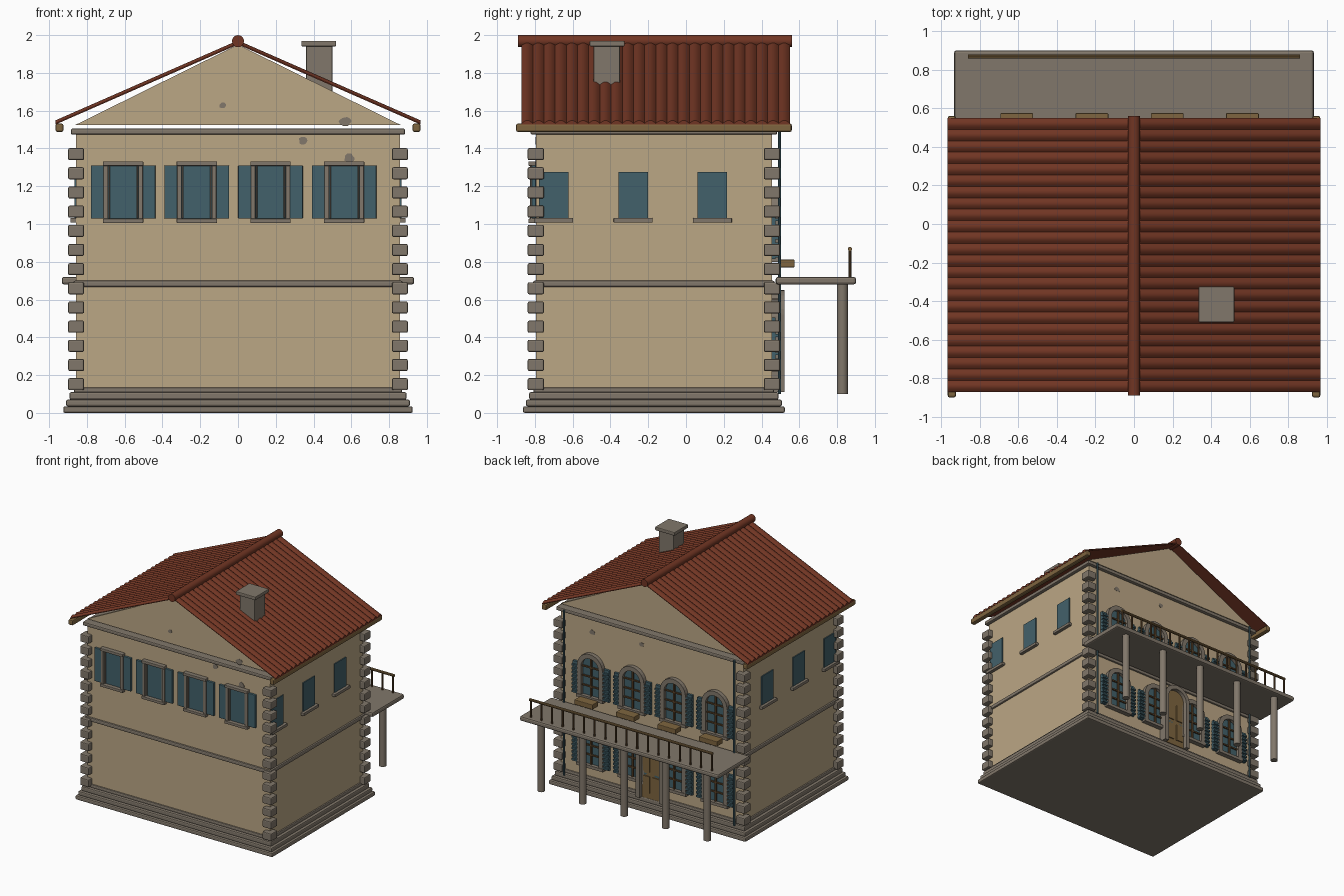
import bpy, bmesh, math, random
from mathutils import Matrix, Vector

if "Cube" in bpy.data.objects:
    bpy.data.objects.remove(bpy.data.objects["Cube"])

random.seed(4)


def material(name, rgb):
    m = bpy.data.materials.new(name)
    m.diffuse_color = (*rgb, 1)
    m.use_nodes = True
    m.node_tree.nodes["Principled BSDF"].inputs["Base Color"].default_value = m.diffuse_color
    return m


PLASTER = material("cream plaster", (0.50, 0.385, 0.235))
STONE = material("grey stone", (0.22, 0.185, 0.145))
TILE = material("red roof tile", (0.165, 0.036, 0.017))
TEAL = material("teal paint", (0.055, 0.12, 0.145))
WOOD = material("tan wood", (0.21, 0.13, 0.05))
DARK = material("dark wood", (0.10, 0.055, 0.022))

CY, HX, HY = -0.17, 0.857, 0.625          # house centre and half sizes
FRONT, BACK = CY - HY, CY + HY
WINDOWS = [-0.608 + 0.39 * i for i in range(4)]


class Part:
    """Collects primitives into one named object."""

    def __init__(self, name, mat, bevel=0.0):
        self.name, self.mat, self.bevel, self.bm = name, mat, bevel, bmesh.new()

    def box(self, x0, x1, y0, y1, z0, z1):
        m = Matrix.Translation(((x0 + x1) / 2, (y0 + y1) / 2, (z0 + z1) / 2))
        m = m @ Matrix.Diagonal((x1 - x0, y1 - y0, z1 - z0, 1))
        bmesh.ops.create_cube(self.bm, size=1, matrix=m)

    def rod(self, a, b, r, n=16):
        a, b = Vector(a), Vector(b)
        q = (b - a).to_track_quat('Z', 'Y').to_matrix().to_4x4()
        bmesh.ops.create_cone(self.bm, cap_ends=True, segments=n, radius1=r, radius2=r,
                              depth=(b - a).length, matrix=Matrix.Translation((a + b) / 2) @ q)

    def prism(self, pts, y0, y1):
        """Extrude an xz outline along y."""
        f = self.bm.faces.new([self.bm.verts.new((x, y0, z)) for x, z in pts])
        e = bmesh.ops.extrude_face_region(self.bm, geom=[f])
        bmesh.ops.translate(self.bm, vec=(0, y1 - y0, 0),
                            verts=[v for v in e["geom"] if isinstance(v, bmesh.types.BMVert)])

    def arch_frame(self, outer, inner, y0, y1):
        """Frame between two xz outlines with equal point counts."""
        for i in range(len(outer) - 1):
            self.prism([outer[i], outer[i + 1], inner[i + 1], inner[i]], y0, y1)
        bmesh.ops.remove_doubles(self.bm, verts=self.bm.verts, dist=1e-5)

    def done(self, smooth=False):
        bmesh.ops.recalc_face_normals(self.bm, faces=self.bm.faces)
        me = bpy.data.meshes.new(self.name)
        self.bm.to_mesh(me)
        self.bm.free()
        ob = bpy.data.objects.new(self.name, me)
        bpy.context.collection.objects.link(ob)
        me.materials.append(self.mat)
        if self.bevel:
            b = ob.modifiers.new("bevel", 'BEVEL')
            b.width, b.segments, b.limit_method = self.bevel, 2, 'ANGLE'
        if smooth:
            bpy.context.view_layer.objects.active = ob
            ob.select_set(True)
            bpy.ops.object.shade_smooth_by_angle(angle=math.radians(35))
            ob.select_set(False)
        return ob


def arch(cx, r, z0, zc, n=14):
    """Round-headed outline, open at the bottom."""
    arc = [(cx - r * math.cos(math.pi * i / n), zc + r * math.sin(math.pi * i / n)) for i in range(n + 1)]
    return [(cx - r, z0)] + arc + [(cx + r, z0)]


# walls and gables
p = Part("walls", PLASTER)
p.box(-HX, HX, FRONT, BACK, 0.1, 1.48)
p.done()
p = Part("gables", PLASTER)
for y0 in (FRONT, BACK - 0.03):
    p.prism([(-0.86, 1.525), (0.86, 1.525), (0, 1.95)], y0, y0 + 0.03)
p.done()

# stepped plinth, floor band and cornice
p = Part("stone_courses", STONE, 0.009)
for grow, z0, z1 in ((0.068, 0, 0.035), (0.053, 0.035, 0.07), (0.035, 0.07, 0.11), (0.012, 0.105, 0.135),
                     (0.014, 0.667, 0.70), (0.028, 1.473, 1.505)):
    p.box(-HX - grow, HX + grow, FRONT - grow, BACK + grow, z0, z1)
p.done()

# corner quoins
p = Part("quoins", STONE, 0.008)
for sx in (-HX, HX):
    for y in (FRONT, BACK):
        for i in range(13):
            z = 0.152 + i * 0.1015
            p.box(sx - 0.042, sx + 0.042, y - 0.043, y + 0.043, z - 0.032, z + 0.032)
p.done()

# ribbed tile roof, one sheet per slope
p = Part("roof_tiles", TILE)
ribs, sub = 24, 6
for s in (-1, 1):
    rows = []
    for i in range(ribs * sub + 1):
        y = -0.87 + 1.42 * i / (ribs * sub)
        h = 0.016 * abs(math.sin(math.pi * i / sub))
        rows.append([p.bm.verts.new((s * x, y, 1.956 - 0.438 * x + h + d))
                     for x, d in ((0, 0), (0.967, 0), (0.967, -0.006 - h), (0, -0.006 - h))])
    for a, b in zip(rows, rows[1:]):
        for k in range(4):
            p.bm.faces.new((a[k], a[(k + 1) % 4], b[(k + 1) % 4], b[k]))
    p.bm.faces.new(rows[0])
    p.bm.faces.new(rows[-1])
p.done(True)
p = Part("ridge_cap", TILE)
p.rod((0, -0.89, 1.968), (0, 0.56, 1.968), 0.032)
p.done(True)

# eaves beams
p = Part("eaves_beams", WOOD, 0.01)
for s in (-1, 1):
    p.box(s * 0.945 - 0.021, s * 0.945 + 0.021, -0.9, 0.56, 1.487, 1.532)
p.done()

# chimney
p = Part("chimney", STONE, 0.006)
p.box(0.36, 0.50, -0.49, -0.35, 1.70, 1.945)
p.box(0.335, 0.52, -0.51, -0.325, 1.94, 1.97)
p.done()

# front and side windows
stone = Part("square_window_frames", STONE, 0.005)
glass = Part("square_window_panes", TEAL)
shut = Part("front_shutters", TEAL, 0.004)
for x in WINDOWS:
    glass.box(x - 0.09, x + 0.09, FRONT - 0.008, FRONT, 1.02, 1.315)
    stone.box(x - 0.107, x + 0.107, FRONT - 0.04, FRONT, 1.308, 1.332)
    stone.box(x - 0.107, x + 0.107, FRONT - 0.04, FRONT, 1.005, 1.028)
    for s in (-1, 1):
        stone.box(x + s * 0.092 - 0.012, x + s * 0.092 + 0.012, FRONT - 0.03, FRONT, 1.02, 1.31)
        stone.box(x + s * 0.074 - 0.004, x + s * 0.074 + 0.004, FRONT - 0.02, FRONT, 1.03, 1.31)
        shut.box(x + s * 0.137 - 0.034, x + s * 0.137 + 0.034, FRONT - 0.022, FRONT, 1.028, 1.31)
for s in (-1, 1):
    for y in (-0.70, -0.28, 0.14):
        a, b = sorted((s * HX, s * (HX + 0.008)))
        glass.box(a, b, y - 0.078, y + 0.078, 1.02, 1.275)
        a, b = sorted((s * HX, s * (HX + 0.03)))
        stone.box(a, b, y - 0.103, y + 0.103, 1.007, 1.032)
for q in (stone, glass, shut):
    q.done()

# arched back windows with mullions and slatted shutters
frame = Part("arched_window_frames", STONE)
glass = Part("arched_window_panes", TEAL)
bars = Part("window_mullions", DARK)
shut = Part("slatted_shutters", TEAL)
for z0 in (0.825, 0.245):
    zc = z0 + 0.24
    for x in WINDOWS:
        frame.arch_frame(arch(x, 0.12, z0, zc), arch(x, 0.082, z0, zc), BACK, BACK + 0.035)
        frame.box(x - 0.125, x + 0.125, BACK, BACK + 0.04, z0 - 0.025, z0)
        glass.prism(arch(x, 0.083, z0, zc), BACK, BACK + 0.009)
        bars.box(x - 0.007, x + 0.007, BACK, BACK + 0.022, z0, zc + 0.08)
        for z in (z0 + 0.08, z0 + 0.16, zc):
            bars.box(x - 0.082, x + 0.082, BACK, BACK + 0.02, z - 0.006, z + 0.006)
        for s in (-1, 1):
            c = x + s * 0.146
            shut.box(c - 0.024, c + 0.024, BACK, BACK + 0.02, z0 - 0.01, zc + 0.02)
            for k in range(8):
                z = z0 + 0.005 + k * 0.032
                shut.box(c - 0.026, c + 0.026, BACK, BACK + 0.035, z - 0.007, z + 0.007)
for q in (frame, glass, bars, shut):
    q.done()

# back door with arched surround
DX = -0.02
p = Part("door_surround", STONE)
p.arch_frame(arch(DX, 0.128, 0.11, 0.522), arch(DX, 0.092, 0.11, 0.522), BACK, 0.522)
p.done()
p = Part("door", WOOD)
p.prism(arch(DX, 0.093, 0.11, 0.522), BACK, 0.49)
for s in (-1, 1):
    for z in (0.16, 0.34):
        p.box(DX + s * 0.043 - 0.03, DX + s * 0.043 + 0.03, 0.48, 0.498, z, z + 0.14)
p.done()

# planters under the upper back windows
p = Part("planter_boxes", WOOD, 0.005)
for x in WINDOWS:
    p.box(x - 0.085, x + 0.085, BACK + 0.04, 0.575, 0.77, 0.812)
p.done()

# balcony slab, columns and railing
p = Part("balcony_slab", STONE, 0.012)
p.box(-0.933, 0.933, 0.475, 0.9, 0.68, 0.72)
p.done()
p = Part("balcony_columns", STONE)
for i in range(-2, 3):
    p.rod((i * 0.39, 0.828, 0.1), (i * 0.39, 0.828, 0.69), 0.029, 20)
p.done(True)
p = Part("balcony_rail", WOOD)
p.rod((-0.86, 0.868, 0.868), (0.86, 0.868, 0.868), 0.011, 10)
p.done(True)
p = Part("balusters", DARK)
for i in range(18):
    x = -0.85 + 1.7 * i / 17
    p.rod((x, 0.868, 0.715), (x, 0.868, 0.868), 0.008, 8)
p.done(True)

# drainpipes on the back wall
p = Part("drainpipes", TEAL)
for s in (-1, 1):
    p.rod((s * 0.80, BACK + 0.04, 0.1), (s * 0.80, BACK + 0.04, 1.5), 0.009, 10)
p.done(True)

# worn plaster patches
p = Part("worn_patches", STONE)
for x, z, r, y in ((-0.08, 1.63, .022, FRONT), (0.57, 1.545, .035, FRONT), (0.345, 1.44, .027, FRONT),
                   (0.59, 1.35, .03, FRONT), (0.56, 1.36, .03, BACK), (0.1, 1.38, .025, BACK)):
    pts = []
    for k in range(10):
        rr, t = r * random.uniform(0.7, 1.1), k * math.tau / 10
        pts.append((x + rr * math.cos(t), z + rr * math.sin(t) * 0.8))
    p.prism(pts, y - 0.002, y + 0.002)
p.done()
